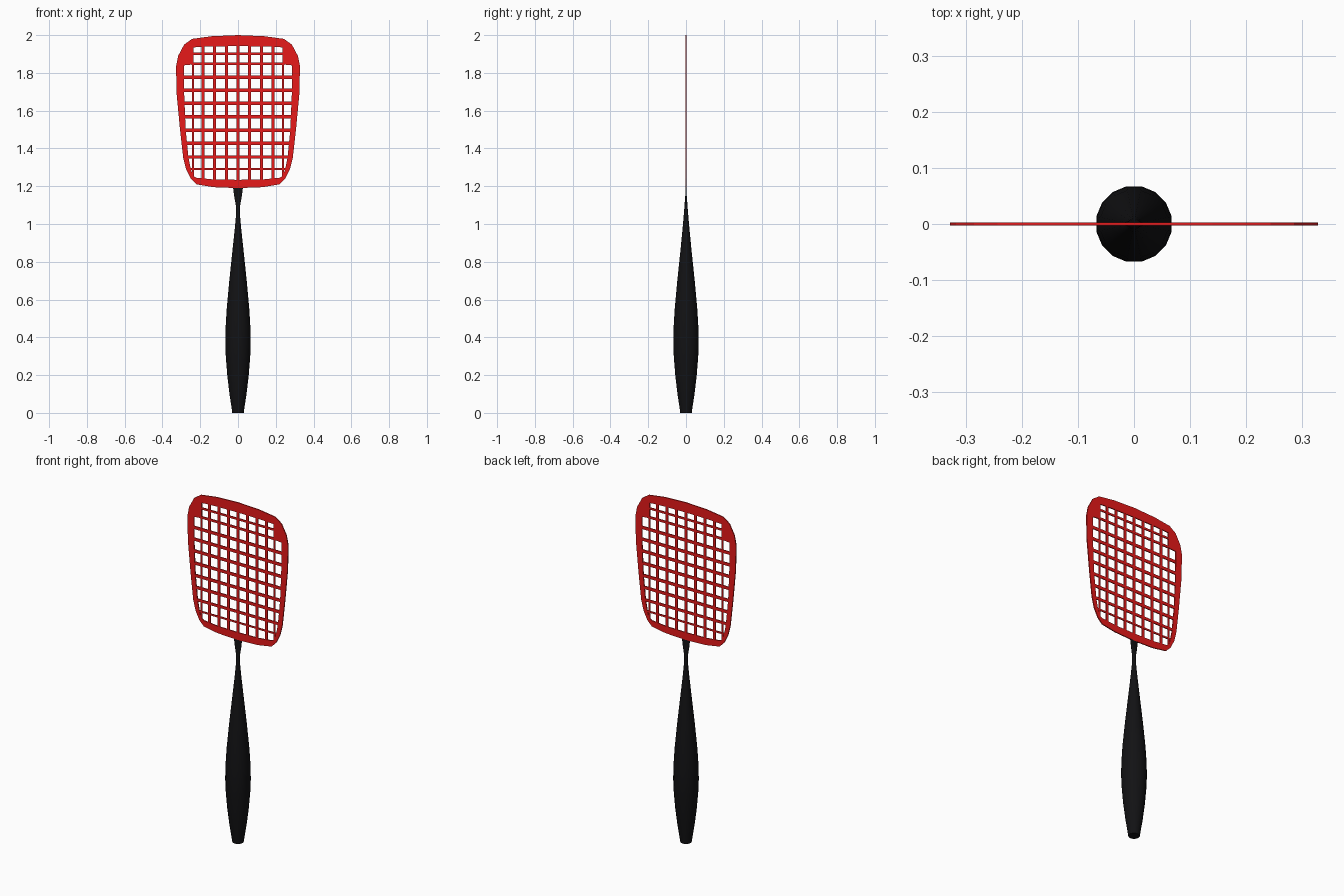
import bpy, bmesh, math

if "Cube" in bpy.data.objects:
    bpy.data.objects.remove(bpy.data.objects["Cube"])


def material(name, color):
    m = bpy.data.materials.new(name)
    m.diffuse_color = color
    m.use_nodes = True
    m.node_tree.nodes["Principled BSDF"].inputs["Base Color"].default_value = m.diffuse_color
    return m


def finish(bm, name, mat):
    bmesh.ops.recalc_face_normals(bm, faces=bm.faces)
    me = bpy.data.meshes.new(name)
    bm.to_mesh(me)
    bm.free()
    ob = bpy.data.objects.new(name, me)
    bpy.context.collection.objects.link(ob)
    me.materials.append(mat)
    return ob


red = material("red_plastic", (0.8, 0.01, 0.01, 1))
black = material("black_plastic", (0.006, 0.006, 0.007, 1))

# Right half outlines (x, z) of the head frame, top centre to bottom centre
OUTER = [(0, 2.0), (.14, 1.994), (.243, 1.98), (.285, 1.95), (.317, 1.89),
         (.328, 1.835), (.325, 1.69), (.307, 1.5), (.29, 1.35), (.275, 1.29),
         (.25, 1.24), (.22, 1.21), (.13, 1.195), (0, 1.19)]
INNER = [(0, 1.942), (.14, 1.94), (.21, 1.937), (.235, 1.935), (.235, 1.845),
         (.286, 1.84), (.285, 1.69), (.277, 1.5), (.262, 1.35), (.25, 1.29),
         (.238, 1.255), (.22, 1.245), (.13, 1.236), (0, 1.234)]


def full(half):
    return half + [(-x, z) for x, z in half[-2:0:-1]]


# Frame: ring of quads with thickness
T = 0.003
outer, inner = full(OUTER), full(INNER)
n = len(outer)
bm = bmesh.new()
rings = [[bm.verts.new((x, y, z)) for x, z in loop]
         for loop, y in ((outer, -T), (inner, -T), (inner, T), (outer, T))]
for a in range(4):
    r, s = rings[a], rings[(a + 1) % 4]
    for i in range(n):
        j = (i + 1) % n
        bm.faces.new((r[i], r[j], s[j], s[i]))
finish(bm, "head_frame", red)


def inner_x(z):
    """Half width of the opening at height z."""
    for (x0, z0), (x1, z1) in zip(INNER, INNER[1:]):
        if z1 <= z <= z0:
            return x0 + (x1 - x0) * (z0 - z) / (z0 - z1)
    return 0.2


def add_bar(bm, x0, x1, z0, z1, t):
    vs = bmesh.ops.create_cube(bm, size=1)["verts"]
    for v in vs:
        v.co = ((x0 + x1) / 2 + v.co.x * (x1 - x0), v.co.y * 2 * t,
                (z0 + z1) / 2 + v.co.z * (z1 - z0))


# Horizontal mesh bars
bm = bmesh.new()
for z, w in [(1.902, .012), (1.849, .014), (1.777, .018), (1.708, .018),
             (1.639, .018), (1.568, .018), (1.496, .018), (1.427, .018),
             (1.355, .016), (1.292, .01)]:
    h = inner_x(z) + 0.01
    add_bar(bm, -h, h, z - w / 2, z + w / 2, 0.0026)
finish(bm, "horizontal_bars", red)

# Vertical mesh bars
bm = bmesh.new()
for k in range(-4, 5):
    edge = abs(k) == 4
    x, w = (k * .0597, .01) if edge else (k * .0617, .016)
    top, bottom = (1.85, 1.245) if edge else (1.95, 1.225)
    add_bar(bm, x - w / 2, x + w / 2, bottom, top, 0.0023)
finish(bm, "vertical_bars", red)

# Handle: elliptical sections (z, x radius, y radius) flattening at the neck
SECTIONS = [(0, .031, .031), (.03, .035, .035), (.1, .046, .046), (.2, .058, .058), (.3, .066, .066),
            (.37, .0685, .0685), (.45, .067, .067), (.55, .061, .061),
            (.7, .047, .047), (.85, .031, .031), (.97, .018, .019),
            (1.06, .0095, .011), (1.1, .012, .008), (1.15, .021, .004),
            (1.195, .027, .0024)]
SIDES = 16
bm = bmesh.new()
loops = []
for z, rx, ry in SECTIONS:
    angles = [2 * math.pi * (i + .5) / SIDES for i in range(SIDES)]
    loops.append([bm.verts.new((rx * math.cos(a), ry * math.sin(a), z)) for a in angles])
for r, s in zip(loops, loops[1:]):
    for i in range(SIDES):
        j = (i + 1) % SIDES
        bm.faces.new((r[i], r[j], s[j], s[i]))
bm.faces.new(loops[0])
bm.faces.new(loops[-1])
handle = finish(bm, "handle", black)
bpy.context.view_layer.objects.active = handle
handle.select_set(True)
bpy.ops.object.shade_smooth_by_angle(angle=math.radians(40))
